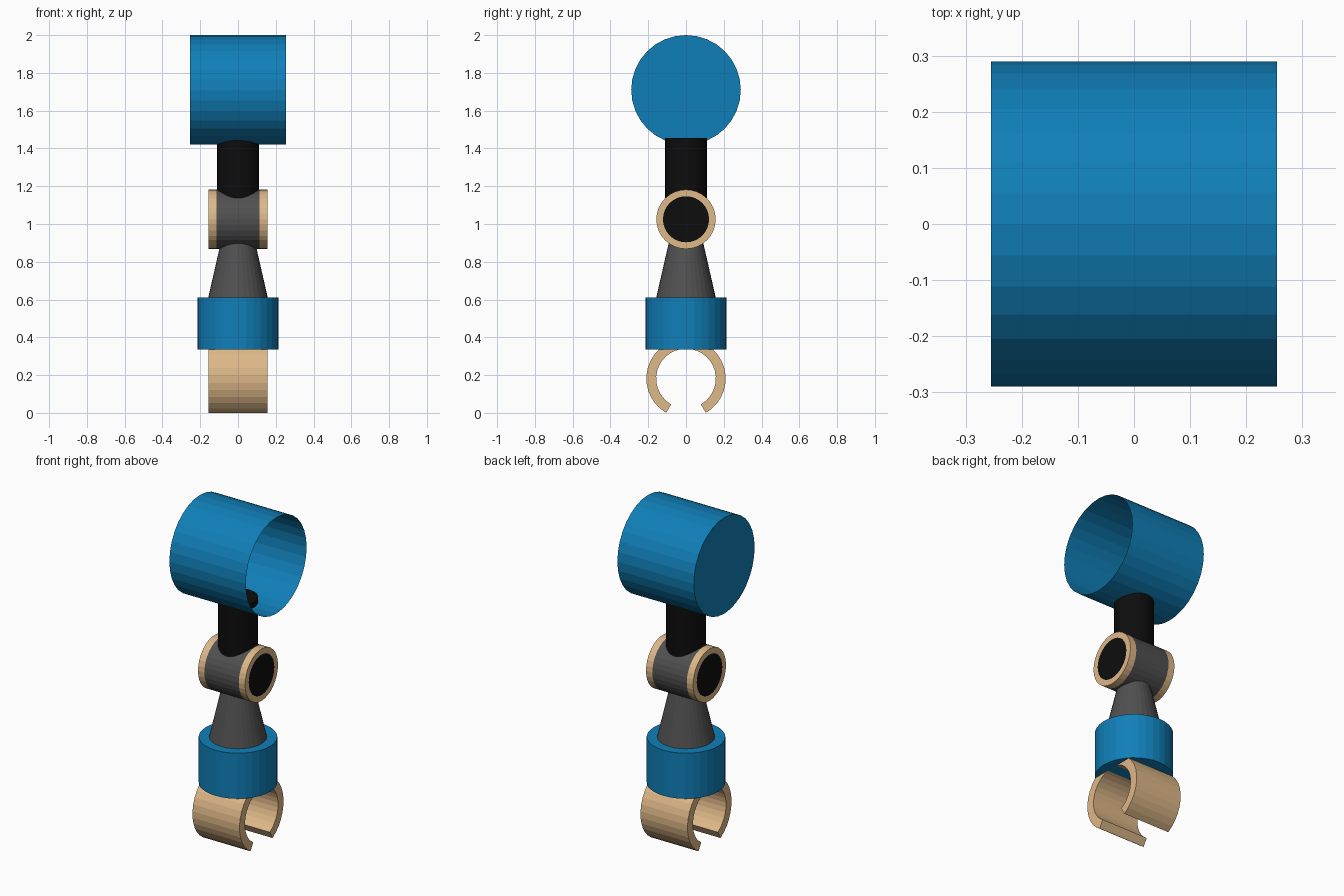
import bpy, bmesh, math
from mathutils import Matrix

if "Cube" in bpy.data.objects:
    bpy.data.objects.remove(bpy.data.objects["Cube"])

SIDES = 32


def material(name, rgb):
    lin = [(c / 255 / 12.92) if c < 11 else ((c / 255 + 0.055) / 1.055) ** 2.4 for c in rgb]
    m = bpy.data.materials.new(name)
    m.diffuse_color = (*lin, 1)
    m.use_nodes = True
    m.node_tree.nodes["Principled BSDF"].inputs["Base Color"].default_value = m.diffuse_color
    return m


BLUE = material("blue", (16, 127, 184))
TAN = material("tan", (222, 184, 136))
GREY = material("dark grey", (80, 80, 80))
BLACK = material("black", (13, 13, 13))


def finish(name, bm, mats):
    me = bpy.data.meshes.new(name)
    bm.normal_update()
    bm.to_mesh(me)
    bm.free()
    for m in mats:
        me.materials.append(m)
    ob = bpy.data.objects.new(name, me)
    bpy.context.collection.objects.link(ob)
    return ob


def upright(name, r0, r1, z0, z1, mat):
    """Vertical cylinder or cone between two heights."""
    bm = bmesh.new()
    bmesh.ops.create_cone(bm, cap_ends=True, segments=SIDES, radius1=r0, radius2=r1,
                          depth=z1 - z0, matrix=Matrix.Translation((0, 0, (z0 + z1) / 2)))
    return finish(name, bm, [mat])


def crosswise(r, half, z):
    """bmesh cylinder lying along x."""
    bm = bmesh.new()
    bmesh.ops.create_cone(bm, cap_ends=True, segments=SIDES, radius1=r, radius2=r, depth=2 * half,
                          matrix=Matrix.Translation((0, 0, z)) @ Matrix.Rotation(math.pi / 2, 4, 'Y'))
    return bm


# Large head drum: closed on the left, open on the right
bm = crosswise(0.29, 0.255, 1.71)
bmesh.ops.delete(bm, geom=[f for f in bm.faces if f.calc_center_median().x > 0.2],
                 context='FACES_ONLY')
finish("head_drum", bm, [BLUE])

# Neck stem, poking slightly into the drum
upright("neck_stem", 0.11, 0.11, 1.03, 1.455, BLACK)

# Pivot joint: grey barrel, tan end bands, black inset end discs
bm = crosswise(0.157, 0.157, 1.025)
for x in (-0.115, 0.115):
    bmesh.ops.bisect_plane(bm, geom=bm.verts[:] + bm.edges[:] + bm.faces[:],
                           plane_co=(x, 0, 0), plane_no=(1, 0, 0))
caps = [f for f in bm.faces if abs(f.calc_center_median().x) > 0.15]
bmesh.ops.inset_individual(bm, faces=caps, thickness=0.035)
for f in bm.faces:
    f.material_index = 1 if abs(f.calc_center_median().x) > 0.115 else 0
for f in caps:
    f.material_index = 2
finish("pivot_joint", bm, [GREY, TAN, BLACK])

# Tapered arm and collar
upright("tapered_arm", 0.16, 0.073, 0.60, 0.98, GREY)
upright("collar", 0.215, 0.215, 0.335, 0.61, BLUE)

# C-shaped gripping clip, open at the bottom
bm = bmesh.new()
N, ZC, gap = 28, 0.182, math.radians(30)
rings = []
for i in range(N + 1):
    a = gap + (2 * math.pi - 2 * gap) * i / N
    rings.append([bm.verts.new((x, r * math.sin(a), ZC - r * math.cos(a)))
                  for x, r in ((-0.157, 0.21), (0.157, 0.21), (0.157, 0.158), (-0.157, 0.158))])
for p, q in zip(rings, rings[1:]):
    for k in range(4):
        bm.faces.new((p[k], p[(k + 1) % 4], q[(k + 1) % 4], q[k]))
bm.faces.new(rings[0])
bm.faces.new(rings[-1])
bmesh.ops.recalc_face_normals(bm, faces=bm.faces[:])
finish("grip_clip", bm, [TAN])
